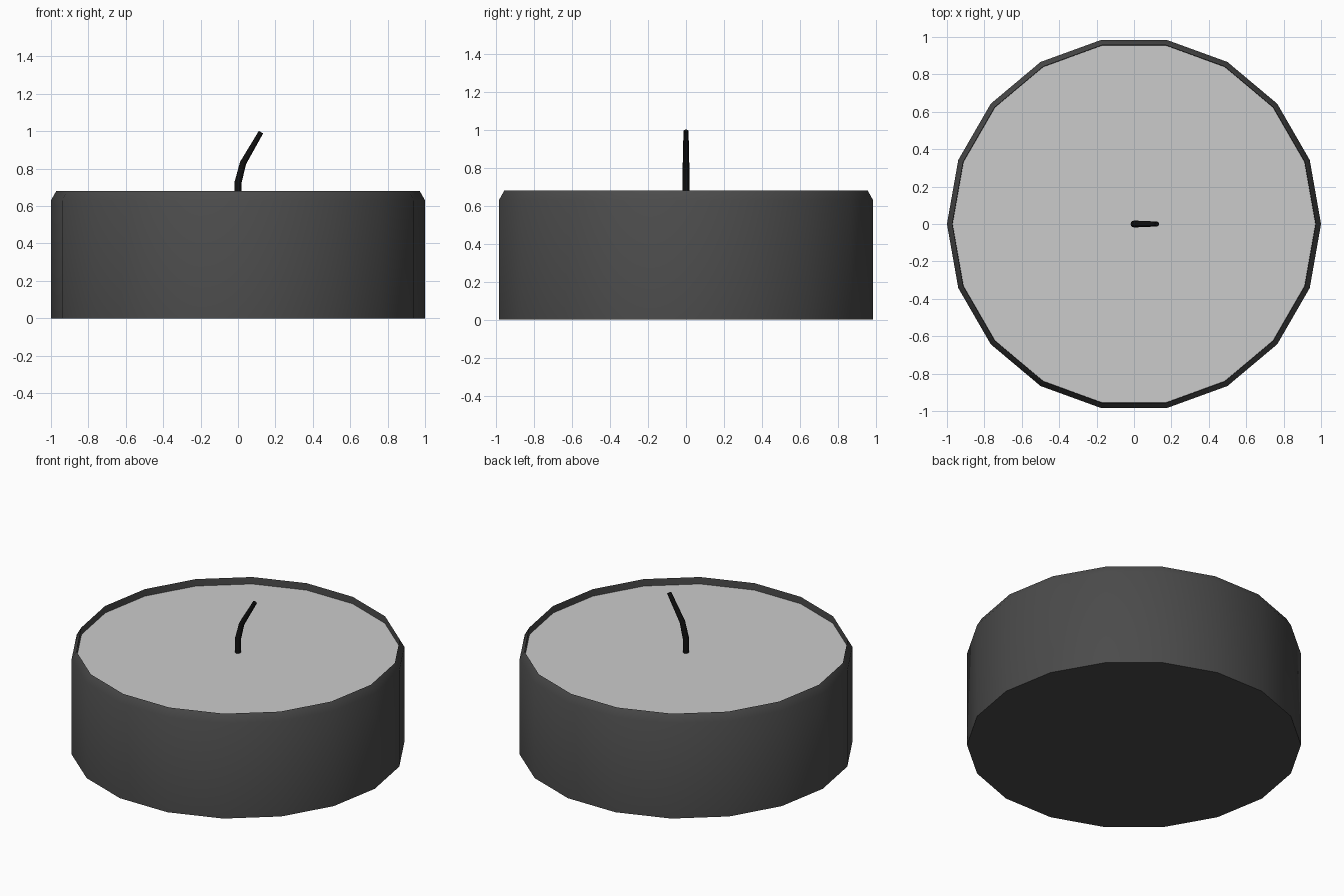
import bpy, bmesh, math

if "Cube" in bpy.data.objects:
    bpy.data.objects.remove(bpy.data.objects["Cube"])

SIDES = 18


def material(name, value):
    mat = bpy.data.materials.new(name)
    mat.diffuse_color = (value, value, value, 1)
    mat.use_nodes = True
    mat.node_tree.nodes["Principled BSDF"].inputs["Base Color"].default_value = mat.diffuse_color
    return mat


def lathe(name, profile, mat=None):
    """Revolve (radius, z) points; cap the first and/or last ring when closed."""
    bm = bmesh.new()
    rings = []
    for r, z in profile:
        rings.append([bm.verts.new((r * math.cos(a), r * math.sin(a), z))
                      for a in (2 * math.pi * i / SIDES for i in range(SIDES))])
    for low, high in zip(rings, rings[1:]):
        for i in range(SIDES):
            j = (i + 1) % SIDES
            bm.faces.new((low[i], low[j], high[j], high[i]))
    if len(rings) > 1:
        bm.faces.new(rings[0][::-1])
    else:
        bm.faces.new(rings[0])
    mesh = bpy.data.meshes.new(name)
    bm.to_mesh(mesh)
    bm.free()
    obj = bpy.data.objects.new(name, mesh)
    bpy.context.collection.objects.link(obj)
    if mat:
        mesh.materials.append(mat)
    return obj


def smooth(obj, degrees):
    bpy.ops.object.select_all(action='DESELECT')
    obj.select_set(True)
    bpy.context.view_layer.objects.active = obj
    bpy.ops.object.shade_smooth_by_angle(angle=math.radians(degrees))


# Metal cup: outer wall, chamfered lip and short inner wall
cup = lathe("candle_cup", [(1, 0), (1, 0.63), (0.972, 0.68), (0.97, 0.635)],
            material("dark_metal", 0.07))
smooth(cup, 35)

# Wax surface, slightly below the lip
lathe("wax_surface", [(0.97, 0.635)])

# Bent wick: tapered tube swept along a short path
curve = bpy.data.curves.new("wick_path", 'CURVE')
curve.dimensions = '3D'
curve.bevel_depth = 0.019
curve.bevel_resolution = 2
curve.use_fill_caps = True
path = [(0, 0.635, 1), (0, 0.725, 1), (0.027, 0.83, 0.9), (0.123, 0.995, 0.7)]
spline = curve.splines.new('POLY')
spline.points.add(len(path) - 1)
for point, (x, z, radius) in zip(spline.points, path):
    point.co = (x, 0, z, 1)
    point.radius = radius
wick = bpy.data.objects.new("wick", curve)
bpy.context.collection.objects.link(wick)
bpy.ops.object.select_all(action='DESELECT')
wick.select_set(True)
bpy.context.view_layer.objects.active = wick
bpy.ops.object.convert(target='MESH')
wick = bpy.context.view_layer.objects.active
wick.data.materials.clear()
wick.data.materials.append(material("black_wick", 0.005))
smooth(wick, 50)
